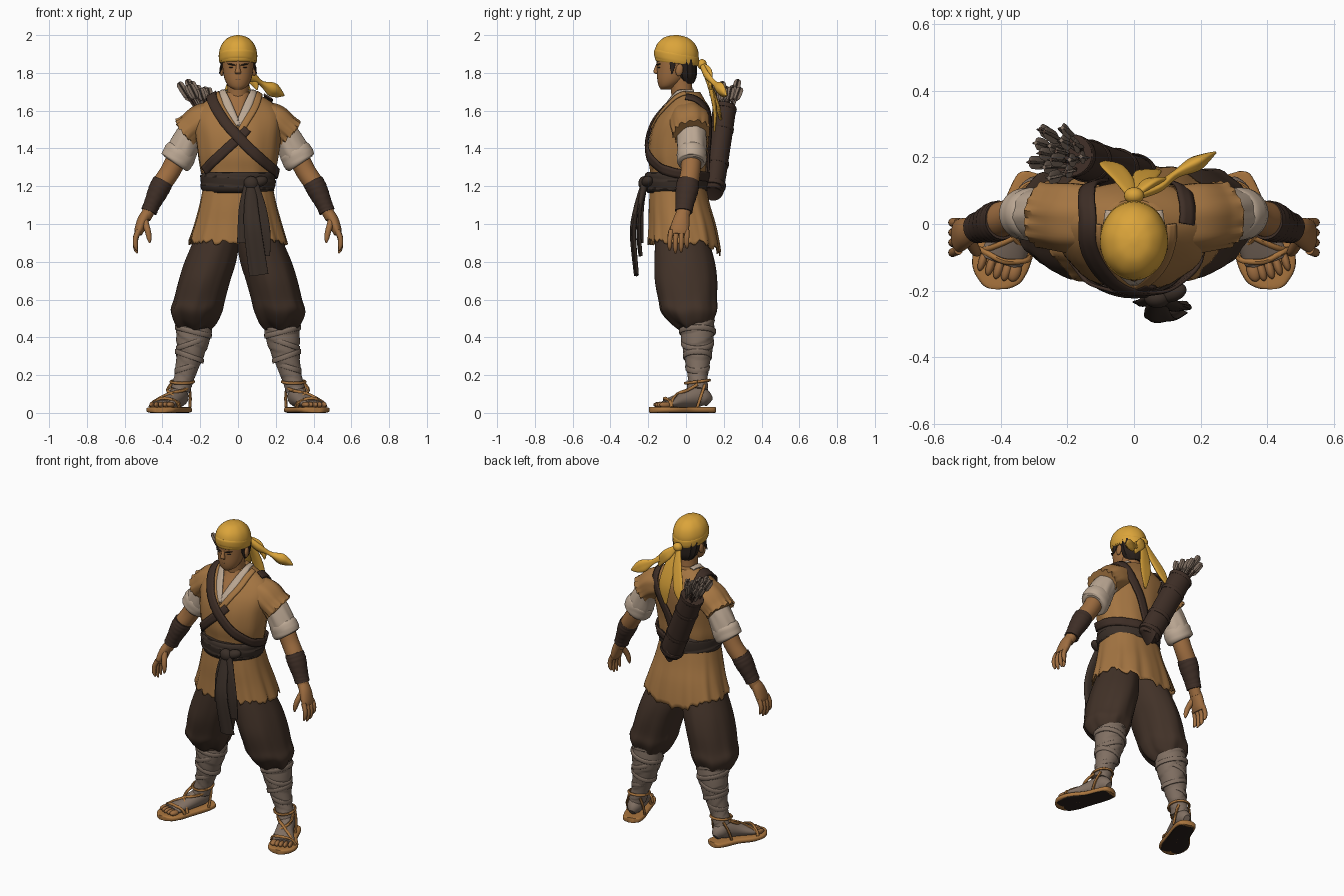
import bpy, bmesh, math, random
from mathutils import Vector, Matrix
from mathutils.bvhtree import BVHTree
random.seed(4)
sin, cos, pi = math.sin, math.cos, math.pi

def material(name, r, g, b):
    lin = lambda c: ((c / 255 + 0.055) / 1.055) ** 2.4
    m = bpy.data.materials.new(name)
    m.diffuse_color = (lin(r), lin(g), lin(b), 1)
    return m

MUSTARD = material("mustard cloth", 219, 164, 58)
TAN = material("tan cloth", 164, 117, 66)
SKIN = material("skin", 158, 109, 64)
SASH = material("dark sash", 58, 47, 40)
PANTS = material("brown trousers", 66, 50, 40)
GREY = material("grey wraps", 128, 111, 98)
CREAM = material("cream linen", 188, 168, 148)
HAIR = material("black hair", 42, 33, 28)
STRAW = material("straw", 170, 117, 62)
LEATHER = material("dark leather", 62, 46, 38)

def finish(name, bm, mat, thick=0):
    bmesh.ops.recalc_face_normals(bm, faces=bm.faces)
    me = bpy.data.meshes.new(name)
    bm.to_mesh(me)
    bm.free()
    me.materials.append(mat)
    me.shade_smooth()
    me.set_sharp_from_angle(angle=math.radians(45))
    ob = bpy.data.objects.new(name, me)
    bpy.context.collection.objects.link(ob)
    if thick:
        mod = ob.modifiers.new("thickness", 'SOLIDIFY')
        mod.thickness, mod.offset = thick, 0
    return ob

def spline(p, sub):
    # Catmull-Rom through tuples of any length
    out = []
    for i in range(len(p) - 1):
        q = [p[max(i - 1, 0)], p[i], p[i + 1], p[min(i + 2, len(p) - 1)]]
        for k in range(sub):
            t = k / sub
            out.append([0.5 * (2 * b + (c - a) * t + (2 * a - 5 * b + 4 * c - d) * t * t
                        + (3 * b - a - 3 * c + d) * t ** 3) for a, b, c, d in zip(*q)])
    return out + [list(p[-1])]

def loft(name, secs, mat, n=28, sub=5, up=(0, 1, 0), flat=False, shape=None, pw=1, caps=True, thick=0):
    # sections are (x, y, z, radius_u, radius_v)
    pts, bm, rings = spline(secs, sub), bmesh.new(), []
    for i, p in enumerate(pts):
        T = Vector(pts[min(i + 1, len(pts) - 1)][:3]) - Vector(pts[max(i - 1, 0)][:3])
        T = Vector((0, 0, 1)) if flat else T.normalized()
        u = Vector(up).cross(T).normalized()
        v, ring = T.cross(u), []
        for k in range(n):
            a = 2 * pi * k / n
            r, dz = shape(a, i / (len(pts) - 1)) if shape else (1, 0)
            c, s = (math.copysign(abs(f) ** pw, f) for f in (cos(a), sin(a)))
            co = Vector(p[:3]) + u * c * p[3] * r + v * s * p[4] * r + Vector((0, 0, dz))
            ring.append(bm.verts.new(co))
        rings.append(ring)
    for A, B in zip(rings, rings[1:]):
        for k in range(n):
            bm.faces.new((A[k], A[(k + 1) % n], B[(k + 1) % n], B[k]))
    if caps:
        bm.faces.new(rings[0])
        bm.faces.new(rings[-1])
    return finish(name, bm, mat, thick)

def blob(name, loc, size, mat, rot=(0, 0, 0)):
    bm = bmesh.new()
    bmesh.ops.create_icosphere(bm, subdivisions=3, radius=1)
    e = Matrix.Rotation(rot[0], 4, 'X') @ Matrix.Rotation(rot[1], 4, 'Y') @ Matrix.Rotation(rot[2], 4, 'Z')
    bmesh.ops.transform(bm, verts=bm.verts, matrix=Matrix.Translation(loc) @ e @ Matrix.Diagonal((*size, 1)))
    return finish(name, bm, mat)

def cord(name, pts, r, mat):
    return loft(name, [(*p, r, r) for p in pts], mat, n=8, sub=6, up=(0.13, 0.2, 0.97))

def folds(count, amp, grow=1, twist=0):
    return lambda a, t: (1 + amp * t ** grow * (sin(count * a + twist * t) + 0.5 * sin((count * 2 - 3) * a + 2)), 0)

def layers(count, amp, tilt):
    return lambda a, t: (1 + amp * ((t * count + tilt * sin(a + 3 * t)) % 1), 0)

# tunic body
torso = loft("tunic_body", [(0, -.04, 1.2, .175, .14), (0, -.04, 1.28, .197, .148), (0, -.045, 1.36, .212, .155),
    (0, -.035, 1.46, .225, .157), (0, -.018, 1.54, .235, .146), (0, 0, 1.6, .222, .125), (0, .008, 1.65, .17, .095),
    (0, .008, 1.7, .085, .066)], TAN, n=48, flat=True,
    shape=lambda a, t: (1 + .02 * (1 - t) * sin(11 * a + 4 * t), 0))
tree = BVHTree.FromPolygons([v.co for v in torso.data.vertices], [p.vertices[:] for p in torso.data.polygons])

def band(name, pts, mat, off, thick=.01):
    # strip draped on the tunic; points are (x, y, z, width)
    P, bm, prev = spline(pts, 8), bmesh.new(), None
    for i, p in enumerate(P):
        T = Vector(P[min(i + 1, len(P) - 1)][:3]) - Vector(P[max(i - 1, 0)][:3])
        loc, nrm = tree.find_nearest(Vector(p[:3]))[:2]
        side, row = nrm.cross(T).normalized(), []
        for k in (-.5, -.17, .17, .5):
            l2 = tree.find_nearest(loc + side * p[3] * k)[0]
            row.append(bm.verts.new(loc + side * p[3] * k + nrm * ((l2 - loc).dot(nrm) + off)))
        if prev:
            for k in range(3):
                bm.faces.new((prev[k], prev[k + 1], row[k + 1], row[k]))
        prev = row
    return finish(name, bm, mat, thick)

# open neckline and straps
band("bare_chest", [(0, -.06, 1.7, .12), (0, -.12, 1.64, .08), (0, -.16, 1.56, .01)], SKIN, .003, .004)
for s in (-1, 1):
    band("shirt_collar", [(s * .07, .04, 1.7, .03), (s * .078, -.05, 1.69, .035), (s * .052, -.12, 1.63, .045),
         (s * .004, -.18, 1.52, .035)], CREAM, .007)
    band("tunic_lapel", [(s * .11, .0, 1.69, .03), (s * .105, -.07, 1.66, .035), (s * .08, -.13, 1.6, .035),
         (s * .0, -.2, 1.47, .035)], TAN, .008)
band("under_strap", [(.05, -.18, 1.5, .045), (0, -.2, 1.45, .05), (-.1, -.19, 1.36, .05), (-.18, -.12, 1.28, .05)],
     LEATHER, .01)
band("cross_strap", [(-.1, .14, 1.5, .05), (-.13, .1, 1.6, .05), (-.135, .02, 1.68, .055), (-.125, -.08, 1.63, .055),
     (-.07, -.16, 1.54, .055), (0, -.2, 1.46, .055), (.1, -.19, 1.36, .055), (.18, -.11, 1.29, .05),
     (.17, .05, 1.26, .05), (.04, .12, 1.25, .05)], LEATHER, .016)
band("back_strap", [(.15, .0, 1.66, .05), (.15, .06, 1.64, .05), (.12, .13, 1.54, .05), (.05, .14, 1.42, .05),
     (0, .13, 1.28, .05)], LEATHER, .014)

# skirt of the tunic with torn hem
jag = [random.uniform(-.018, .018) for _ in range(96)]
def skirt_shape(a, t):
    r = 1 + t * .022 * (sin(13 * a) + .5 * sin(22 * a + 1))
    return r, t ** 4 * (jag[round(a / 2 / pi * 96) % 96] - .06 * max(0, sin(a)) ** 3)
loft("tunic_skirt", [(0, -.045, 1.22, .175, .14), (0, -.035, 1.1, .2, .158), (0, -.02, 1, .227, .174),
     (0, -.01, .905, .256, .188)], TAN, n=96, flat=True, shape=skirt_shape, pw=.86, caps=False, thick=.008)

# sash, knot and hanging ends
loft("sash", [(0, -.05, 1.165, .178, .15), (0, -.05, 1.19, .192, .165), (0, -.05, 1.25, .196, .168),
     (0, -.05, 1.275, .185, .155)], SASH, n=48, sub=10, flat=True, shape=layers(3, .03, .35))
blob("sash_knot", (.07, -.222, 1.215), (.04, .03, .038), SASH, (0, .4, 0))
blob("sash_loop", (.115, -.205, 1.225), (.045, .028, .028), SASH, (0, -.3, .3))
ends = folds(4, .12)
loft("sash_end", [(.07, -.22, 1.21, .025, .02), (.07, -.262, 1.08, .038, .016), (.08, -.28, .95, .045, .016),
     (.11, -.262, .73, .048, .012)], SASH, shape=ends)
loft("sash_end", [(.09, -.22, 1.21, .02, .02), (.115, -.245, 1.08, .035, .012), (.135, -.25, .95, .036, .012),
     (.14, -.24, .83, .028, .01)], SASH, shape=ends)
loft("sash_end", [(.05, -.22, 1.2, .02, .015), (.035, -.235, 1.08, .03, .012), (.03, -.235, .9, .033, .01)], SASH, shape=ends)

# head
loft("head", [(0, -.108, 1.712, .022, .025), (0, -.096, 1.73, .05, .048), (0, -.078, 1.765, .07, .074),
     (0, -.066, 1.82, .081, .088), (0, -.056, 1.89, .086, .1)], SKIN, flat=True)
loft("neck", [(0, -.01, 1.62, .075, .065), (0, -.02, 1.68, .058, .057), (0, -.03, 1.78, .058, .06)], SKIN, flat=True)
loft("nose", [(0, -.142, 1.855, .01, .012), (0, -.154, 1.825, .011, .013), (0, -.158, 1.803, .016, .014),
     (0, -.148, 1.793, .012, .006)], SKIN, n=12, flat=True)
blob("mouth", (0, -.146, 1.766), (.022, .006, .0025), LEATHER)
blob("lower_lip", (0, -.142, 1.758), (.018, .008, .006), SKIN)
loft("back_hair", [(0, .005, 1.745, .045, .035), (0, .0, 1.78, .072, .055), (0, -.005, 1.83, .086, .062),
     (0, -.01, 1.87, .09, .07)], HAIR, n=40, flat=True, shape=lambda a, t: (1 + .04 * sin(14 * a), 0))
for s in (-1, 1):
    blob("eyebrow", (s * .036, -.146, 1.845), (.024, .009, .004), HAIR, (0, -s * .2, s * .35))
    blob("eye", (s * .035, -.141, 1.829), (.013, .009, .003), HAIR, (0, 0, s * .35))
    blob("ear", (s * .086, -.035, 1.815), (.012, .02, .033), SKIN, (-.15, 0, 0))
    loft("side_hair", [(s * .085, -.07, 1.87, .008, .02), (s * .088, -.072, 1.83, .006, .013),
         (s * .1, -.075, 1.795, .002, .003)], HAIR, n=10)

# bandana, its knot and tails
loft("bandana", [(0, -.05, 1.85, .093, .108), (0, -.05, 1.865, .098, .114), (0, -.05, 1.91, .1, .116),
     (0, -.05, 1.955, .084, .099), (0, -.05, 1.988, .05, .06), (0, -.05, 2, .008, .01)], MUSTARD, n=40, flat=True,
     shape=lambda a, t: (1 + .012 * t * sin(9 * a), (1 - t) * -.012 * sin(a)))
loft("bandana_band", [(0, -.05, 1.856, .098, .113), (0, -.05, 1.87, .101, .118), (0, -.05, 1.895, .102, .119),
     (0, -.05, 1.905, .099, .115)], MUSTARD, n=40, flat=True, shape=lambda a, t: (1, -.02 * sin(a)))
blob("bandana_knot", (0, .085, 1.845), (.03, .025, .028), MUSTARD)
for pts in ([(.01, .085, 1.84, .016, .012), (.07, .11, 1.785, .026, .014), (.125, .15, 1.745, .014, .012),
             (.18, .18, 1.715, .036, .022), (.215, .2, 1.695, .026, .014), (.245, .215, 1.68, .003, .003)],
            [(-.01, .09, 1.83, .016, .012), (-.03, .13, 1.73, .03, .012), (-.065, .17, 1.62, .034, .012),
             (-.095, .185, 1.55, .01, .006)],
            [(.01, .09, 1.83, .016, .012), (.03, .13, 1.72, .034, .012), (.045, .155, 1.6, .038, .011),
             (.04, .15, 1.49, .008, .005)],
            [(.01, .09, 1.84, .014, .012), (.05, .125, 1.8, .03, .014), (.09, .13, 1.745, .02, .01),
             (.1, .13, 1.71, .004, .004)]):
    loft("bandana_tail", pts, MUSTARD, shape=folds(3, .15, .3))

for s in (-1, 1):
    M = lambda *rows: [(s * r[0], *r[1:]) for r in rows]
    # arms
    edge = lambda a, t: (1 + .025 * sin(7 * a) + t ** 3 * .04 * sin(17 * a), t ** 4 * .008 * sin(14 * a))
    loft("tunic_shoulder", M((.12, .015, 1.565, .085, .1), (.19, .02, 1.545, .09, .105), (.245, .025, 1.505, .083, .1),
         (.272, .03, 1.482, .086, .1)), TAN, n=56, shape=edge)
    loft("sleeve", M((.2, .03, 1.54, .07, .075), (.26, .03, 1.46, .073, .076), (.3, .03, 1.38, .08, .076),
         (.318, .03, 1.35, .074, .07)), CREAM, n=40, shape=folds(7, .035, .5, 5))
    loft("rolled_cuff", M((.294, .03, 1.4, .07, .066), (.302, .03, 1.385, .083, .075), (.326, .03, 1.335, .086, .077),
         (.335, .03, 1.32, .068, .064)), CREAM, n=36, shape=layers(2, .04, .2))
    loft("arm", M((.3, .03, 1.4, .055, .055), (.355, .025, 1.285, .053, .052), (.41, .01, 1.2, .05, .053),
         (.465, -.01, 1.085, .035, .04), (.492, -.02, 1.03, .03, .037)), SKIN)
    loft("bracer", M((.397, .012, 1.225, .054, .057), (.42, .005, 1.18, .054, .059), (.455, -.007, 1.105, .043, .048),
         (.472, -.012, 1.065, .042, .045)), LEATHER, n=36, sub=10, shape=layers(7, .04, .3))
    # hand
    loft("palm", M((.48, -.016, 1.06, .028, .034), (.503, -.025, 1.02, .03, .044), (.522, -.034, .97, .026, .05),
         (.53, -.036, .945, .02, .046)), SKIN)
    for i, length in enumerate((.09, .105, .1, .08)):
        y = -.077 + i * .027
        loft("finger", M((.526, y, .965, .015, .015), (.542, y * 1.1, .965 - length * .45, .014, .0135),
             (.542, y * 1.12, .96 - length * .85, .012, .012), (.533, y * 1.12, .955 - length * 1.05, .004, .005)), SKIN, n=10)
    loft("thumb", M((.495, -.045, 1.02, .018, .018), (.478, -.075, .965, .016, .017), (.47, -.085, .925, .013, .013),
         (.468, -.088, .9, .004, .005)), SKIN, n=12)
    # trouser leg
    loft("trouser_leg", M((.095, -.03, 1.02, .1, .12), (.112, -.022, .92, .12, .14), (.147, -.008, .8, .135, .158),
         (.178, .0, .7, .135, .163), (.204, .01, .6, .134, .153), (.22, .018, .54, .136, .148),
         (.224, .03, .485, .115, .115), (.225, .045, .45, .085, .085)), PANTS, n=48, flat=True,
         shape=lambda a, t: (1 + .03 * t * (sin(8 * a + 5 * t) + .5 * sin(15 * a + 2)), .012 * t * sin(5 * a)))
    # wrapped shin with crossing bands
    loft("shin_wrap", M((.228, .06, .5, .09, .088), (.235, .06, .42, .09, .086), (.252, .062, .32, .073, .073),
         (.282, .062, .2, .053, .052), (.305, .06, .12, .05, .055)), GREY, n=36, sub=14, shape=layers(6, .06, .6))
    for z, x, r, tilt in ((.43, .235, .093, .25), (.37, .243, .084, -.35), (.3, .256, .073, .35), (.24, .272, .062, -.3)):
        loft("shin_band", [(s * x, .061, z - .014, r, r), (s * x, .061, z - .01, r * 1.04, r * 1.04),
             (s * x, .061, z + .01, r * 1.05, r * 1.05), (s * x, .061, z + .014, r, r)], GREY, n=32, sub=2, flat=True,
             shape=lambda a, t: (1 + .2 * tilt * s * cos(a) * .3, tilt * r * s * cos(a)))
    # foot and sandal
    loft("foot_wrap", M((.3, .125, .055, .02, .025), (.304, .1, .075, .042, .045), (.314, .06, .085, .047, .055),
         (.349, -.02, .067, .054, .042), (.389, -.09, .05, .066, .027), (.399, -.115, .045, .06, .02)), GREY,
         up=(0, 0, 1))
    loft("sandal_sole", M((.293, .152, .016, .022, .016), (.297, .138, .016, .052, .016), (.31, .09, .016, .064, .016),
         (.344, 0, .016, .069, .016), (.391, -.09, .016, .087, .016), (.409, -.15, .016, .077, .016),
         (.418, -.183, .016, .045, .016), (.42, -.195, .016, .015, .014)), STRAW, n=24, up=(0, 0, 1), pw=.5)
    loft("sole_tread", M((.298, .135, .004, .042, .004), (.31, .09, .004, .058, .004), (.344, 0, .004, .063, .004),
         (.391, -.09, .004, .08, .004), (.412, -.165, .004, .06, .004)), HAIR, n=16, up=(0, 0, 1), pw=.4)
    for i in range(5):
        blob("toe", (s * (.358 + i * .024), -.142 + (.0, .002, .008, .018, .032)[i], .043),
             ((.02, .014, .0135, .0125, .012)[i], .032, .016), SKIN, (0, 0, s * .3))
    ring = [(s * (.295 + .06 * cos(a)), .06 + .064 * sin(a), .165 + .008 * sin(a)) for a in
            [2 * pi * k / 12 for k in range(13)]]
    cord("ankle_tie", ring, .008, STRAW)
    for q in (-1, 1):
        cord("sandal_thong", M((.305 + q * .05, .06, .15), (.327 + q * .045, .01, .122), (.359, -.04, .102),
             (.376 - q * .05, -.07, .07), (.384 - q * .078, -.08, .03)), .009, STRAW)
        cord("heel_tie", M((.3 + q * .04, .1, .15), (.308 + q * .055, .08, .09), (.312 + q * .058, .06, .03)), .008, STRAW)
    cord("toe_strap", M((.312, -.1, .03), (.329, -.11, .06), (.389, -.112, .077), (.444, -.085, .06),
         (.466, -.075, .03)), .009, STRAW)

# quiver with arrows
low, high = Vector((.005, .145, 1.19)), Vector((-.19, .205, 1.62))
at = lambda t: low.lerp(high, t)
loft("quiver", [(*at(-.03), .04, .03), (*at(.01), .068, .055), (*at(.5), .07, .06), (*at(1), .07, .062)], LEATHER, n=32)
for t in (.03, .3, .72, .97):
    loft("quiver_rim", [(*at(t - .025), .069, .058), (*at(t - .02), .073, .063), (*at(t + .02), .075, .065),
         (*at(t + .025), .07, .06)], LEATHER, n=32, sub=3)
for i in range(16):
    a, r = i * 2.4, .0125 * math.sqrt(i)
    d = Vector((r * cos(a), r * sin(a), 0))
    end = at(1.27 + random.uniform(-.05, .07)) + d * 1.75
    base = at(.95) + d
    cord("arrow_shaft", [base, end], .006, GREY if i % 2 else LEATHER)
    for k in range(2):
        R = (.019, .004) if k else (.004, .019)
        loft("arrow_fletching", [(*base.lerp(end, f), R[0] * w, R[1] * w) for f, w in
             ((.45, .3), (.58, 1), (.93, 1), (1, .4))], GREY, n=8, sub=2)
